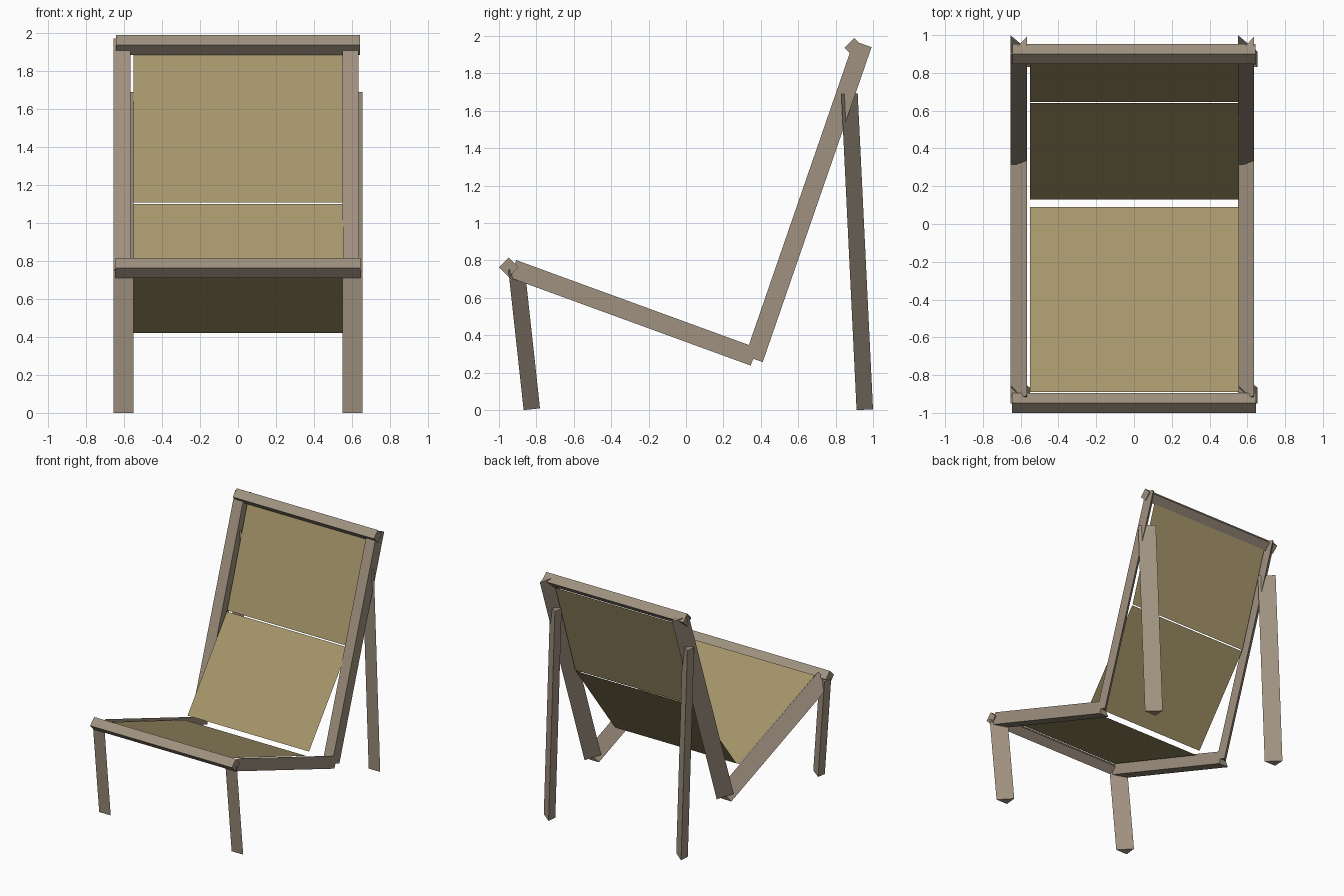
import bpy
from mathutils import Vector

cube = bpy.data.objects.get("Cube")
if cube:
    bpy.data.objects.remove(cube, do_unlink=True)


def make_material(name, rgb):
    mat = bpy.data.materials.new(name)
    mat.use_nodes = True
    mat.diffuse_color = (*rgb, 1)
    mat.node_tree.nodes["Principled BSDF"].inputs["Base Color"].default_value = (*rgb, 1)
    return mat


wood = make_material("grey brown wood", (0.35, 0.285, 0.215))
canvas = make_material("khaki canvas", (0.38, 0.307, 0.147))


def add_mesh(name, verts, faces, mat):
    mesh = bpy.data.meshes.new(name)
    mesh.from_pydata(verts, [], faces)
    mesh.materials.append(mat)
    obj = bpy.data.objects.new(name, mesh)
    bpy.context.collection.objects.link(obj)
    return obj


def beam(name, start, end, section):
    """Sweep a section of (x, depth) points between two (y, z) points.
    Depth is measured at right angles to the beam, in the side plane."""
    a, b = Vector((0, *start)), Vector((0, *end))
    normal = (b - a).normalized().cross(Vector((1, 0, 0)))
    verts = [p + Vector((x, 0, 0)) + normal * d for p in (a, b) for x, d in section]
    n = len(section)
    faces = [(i, (i + 1) % n, (i + 1) % n + n, i + n) for i in range(n)]
    faces += [tuple(reversed(range(n))), tuple(range(n, 2 * n))]
    obj = add_mesh(name, verts, faces, wood)
    # Make every face point outwards
    import bmesh
    bm = bmesh.new()
    bm.from_mesh(obj.data)
    bmesh.ops.recalc_face_normals(bm, faces=bm.faces)
    bm.to_mesh(obj.data)
    bm.free()
    return obj


def rail(name, start, end, x0, x1):
    # Triangular rail: flat on the sitting side and on +x
    beam(name, start, end, [(x0, -0.05), (x1, -0.05), (x1, 0.05)])


def leg(name, bottom, top, x0, x1):
    # Triangular leg: flat to the front and on -x
    beam(name, bottom, top, [(x0, 0), (x1, 0), (x0, 0.088)])


def crossbar(name, y, z, half_length, r=0.052):
    # Square bar standing on its edge
    ring = [(y, z + r), (y - r, z), (y, z - r), (y + r, z)]
    verts = [(x, *p) for x in (-half_length, half_length) for p in ring]
    faces = [(i, i + 4, (i + 1) % 4 + 4, (i + 1) % 4) for i in range(4)]
    add_mesh(name, verts, faces + [(0, 1, 2, 3), (7, 6, 5, 4)], wood)


def panel(name, low, high):
    # Thin cloth sheet stretched between two (y, z) edges
    l, r = -0.55, 0.555
    add_mesh(name, [(l, *low), (r, *low), (r, *high), (l, *high)], [(0, 1, 2, 3)], canvas)


# Side frames: section depth grows away from the sitter
for side, rail_x, leg_x in (("right", (-0.655, -0.567), (-0.655, -0.55)),
                            ("left", (0.55, 0.635), (0.55, 0.655))):
    rail(side + "_seat_rail", (0.363, 0.285), (-0.925, 0.755), *rail_x)
    rail(side + "_back_rail", (0.363, 0.273), (0.945, 1.957), *rail_x)
    leg(side + "_front_leg", (-0.868, 0), (-0.95, 0.75), *leg_x)
    leg(side + "_back_leg", (0.912, 0), (0.83, 1.69), *leg_x)

# Cross members
crossbar("front_crossbar", -0.948, 0.763, 0.645)
crossbar("top_crossbar", 0.9, 1.938, 0.642)

# Cloth
panel("seat_cloth", (0.09, 0.42), (-0.89, 0.775))
panel("lower_back_cloth", (0.13, 0.44), (0.64, 1.1))
panel("upper_back_cloth", (0.645, 1.108), (0.905, 1.885))
